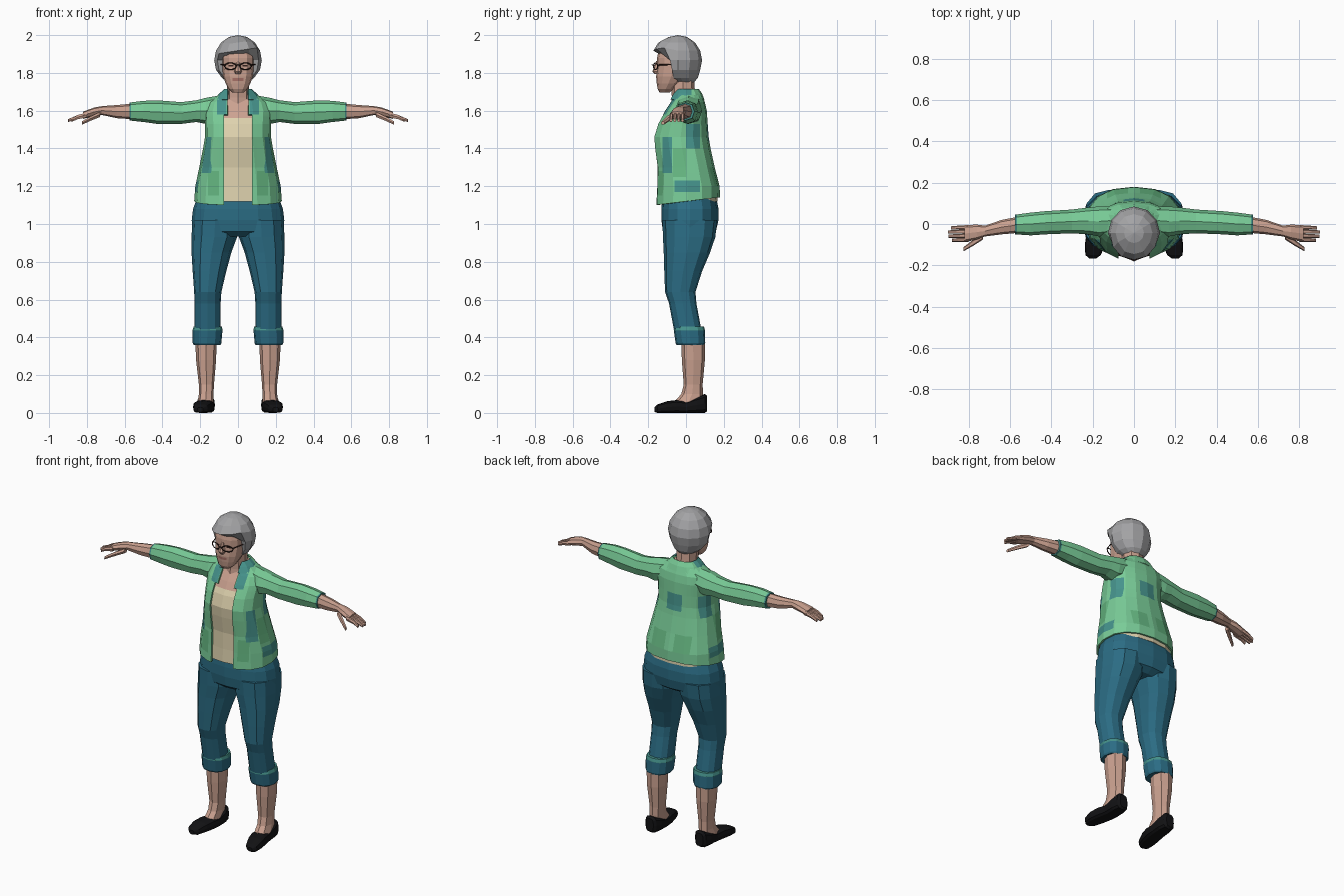
import bpy, bmesh, math
from mathutils import Vector

default = bpy.data.objects.get("Cube")
if default:
    bpy.data.objects.remove(default, do_unlink=True)


def make_material(name, rgb):
    mat = bpy.data.materials.new(name)
    mat.use_nodes = True
    mat.diffuse_color = (*rgb, 1)
    mat.node_tree.nodes["Principled BSDF"].inputs["Base Color"].default_value = (*rgb, 1)
    return mat


green = make_material("jacket green", (.19, .6, .31))
mid_green = make_material("plaid green", (.13, .47, .22))
teal = make_material("patch teal", (.06, .29, .26))
denim = make_material("trouser blue", (.024, .15, .23))
skin = make_material("skin", (.6, .36, .28))
lip_red = make_material("lips", (.4, .17, .14))
grey = make_material("hair grey", (.37, .37, .38))
cream = make_material("shirt cream", (.73, .64, .42))
black = make_material("shoe black", (.006, .006, .007))
brown = make_material("frame brown", (.035, .015, .012))


def finish(name, bm, material, mirror=False):
    bmesh.ops.recalc_face_normals(bm, faces=bm.faces)
    mesh = bpy.data.meshes.new(name)
    bm.to_mesh(mesh)
    bm.free()
    mesh.materials.append(material)
    obj = bpy.data.objects.new(name, mesh)
    bpy.context.collection.objects.link(obj)
    if mirror:
        mod = obj.modifiers.new("Mirror", 'MIRROR')
        mod.use_mirror_merge = False
    return obj


def loft(name, rings, material, axis="z", sides=12, power=.85, mirror=False, caps=True):
    """Skin rounded cross-sections: (position, a_min, a_max, b_min, b_max)."""
    bm = bmesh.new()
    rows = []
    for t, a0, a1, b0, b1 in rings:
        row = []
        for i in range(sides):
            angle = math.tau * i / sides
            c, s = math.cos(angle), math.sin(angle)
            c = math.copysign(abs(c) ** power, c)
            s = math.copysign(abs(s) ** power, s)
            a = (a0 + a1) / 2 + (a1 - a0) / 2 * c
            b = (b0 + b1) / 2 + (b1 - b0) / 2 * s
            co = {"x": (t, a, b), "y": (a, t, b), "z": (a, b, t)}[axis]
            row.append(bm.verts.new(co))
        rows.append(row)
    for low, high in zip(rows, rows[1:]):
        for i in range(sides):
            j = (i + 1) % sides
            bm.faces.new((low[i], low[j], high[j], high[i]))
    if caps:
        bm.faces.new(rows[0])
        bm.faces.new(rows[-1])
    return finish(name, bm, material, mirror)


def centred(rings, inset=0):
    """Expand (z, half_width, front, back) into full loft rings."""
    return [(z, inset - w, w - inset, f + inset, b - inset) for z, w, f, b in rings]


ANY = (-9, 9)


def paint(obj, material, x=ANY, y=ANY, z=ANY):
    """Cut the mesh along a box (x counts on both sides) and colour inside; None deletes."""
    bm = bmesh.new()
    bm.from_mesh(obj.data)
    cuts = [(Vector((1, 0, 0)), v * s) for v in x for s in (1, -1)]
    cuts += [(Vector((0, 1, 0)), v) for v in y] + [(Vector((0, 0, 1)), v) for v in z]
    for normal, value in cuts:
        if abs(value) < 9:
            bmesh.ops.bisect_plane(bm, geom=bm.verts[:] + bm.edges[:] + bm.faces[:],
                                   plane_co=normal * value, plane_no=normal, dist=1e-5)
    inside = []
    for face in bm.faces:
        c = face.calc_center_median()
        if x[0] < abs(c.x) < x[1] and y[0] < c.y < y[1] and z[0] < c.z < z[1]:
            inside.append(face)
    if material is None:
        bmesh.ops.delete(bm, geom=inside, context='FACES')
    else:
        if material.name not in obj.data.materials:
            obj.data.materials.append(material)
        index = obj.data.materials.find(material.name)
        for face in inside:
            face.material_index = index
    bm.to_mesh(obj.data)
    bm.free()


def thicken(obj, thickness):
    mod = obj.modifiers.new("Thickness", 'SOLIDIFY')
    mod.thickness = thickness
    mod.offset = -1


def tube(name, points, radius, material, cyclic=False):
    curve = bpy.data.curves.new(name, 'CURVE')
    curve.dimensions = '3D'
    curve.bevel_depth = radius
    curve.bevel_resolution = 0
    spline = curve.splines.new('POLY')
    spline.points.add(len(points) - 1)
    for point, co in zip(spline.points, points):
        point.co = (*co, 1)
    spline.use_cyclic_u = cyclic
    curve.materials.append(material)
    bpy.context.collection.objects.link(bpy.data.objects.new(name, curve))


# Jacket and the shirt beneath it
torso = [(1.12, .232, -.165, .18), (1.2, .226, -.16, .178), (1.3, .205, -.158, .152),
         (1.4, .185, -.172, .13), (1.46, .175, -.177, .12), (1.53, .175, -.155, .115),
         (1.6, .18, -.115, .11), (1.645, .165, -.085, .1), (1.68, .11, -.065, .085),
         (1.7, .075, -.055, .07)]
shirt = loft("shirt", centred(torso, .013), cream, sides=16)
paint(shirt, skin, z=(1.56, 9))
jacket = loft("jacket", centred(torso), green, sides=16, caps=False)
for v in jacket.data.vertices:
    if v.co.z < 1.13:
        v.co.z += v.co.y * .12
paint(jacket, None, x=(-1, .075), y=(-9, 0), z=(0, 1.58))
paint(jacket, None, x=(-1, .055), y=(-9, 0), z=(1.57, 9))
paint(jacket, mid_green, x=(.1, .16), y=(-9, -.03), z=(1.15, 1.28))
paint(jacket, mid_green, x=(.03, .13), y=(.05, 9), z=(1.2, 1.3))
paint(jacket, mid_green, x=(.15, 9), y=(-.07, .0), z=(1.25, 1.4))
paint(jacket, teal, x=(.115, 9), y=(-.125, -.075), z=(1.27, 1.46))
paint(jacket, teal, x=(.1, 9), y=(.0, .075), z=(1.4, 1.53))
paint(jacket, teal, x=(.1, 9), y=(-.06, .075), z=(1.17, 1.23))
paint(jacket, teal, x=(-1, .05), y=(.05, 9), z=(1.43, 1.53))
paint(jacket, teal, x=(.06, .11), y=(-9, -.03), z=(1.58, 1.66))
thicken(jacket, .01)

# Folded collar around the neck
collar = loft("collar", centred([(1.66, .125, -.09, .097), (1.69, .1, -.075, .085),
                                 (1.715, .072, -.06, .068)]), teal, caps=False)
paint(collar, None, x=(-1, .055), y=(-9, 0))
paint(collar, green, y=(.03, 9))
thicken(collar, .008)

# Sleeves, forearms and hands
sleeve = loft("sleeve", [(.1, -.05, .085, 1.55, 1.68), (.17, -.06, .085, 1.53, 1.668),
                         (.22, -.05, .08, 1.54, 1.655), (.3, -.045, .07, 1.53, 1.645),
                         (.43, -.05, .062, 1.53, 1.655), (.5, -.055, .055, 1.54, 1.652),
                         (.575, -.05, .045, 1.548, 1.643)], green, "x", 8, mirror=True)
paint(sleeve, teal, x=(.566, 9))
loft("forearm_and_palm", [(.56, -.043, .035, 1.555, 1.637), (.64, -.05, .02, 1.56, 1.63),
                          (.72, -.06, -.008, 1.577, 1.624), (.76, -.075, -.003, 1.57, 1.617),
                          (.82, -.088, -.005, 1.557, 1.595)], skin, "x", 8, mirror=True)
for i, tip in enumerate((.88, .897, .9, .885)):
    y = -.087 + i * .02
    loft("finger", [(.8, y, y + .021, 1.563, 1.592), (.85, y, y + .019, 1.553, 1.578),
                    (tip, y, y + .016, 1.54, 1.556)], skin, "x", 6, mirror=True)
loft("thumb", [(.73, -.075, -.04, 1.565, 1.595), (.78, -.107, -.078, 1.545, 1.572),
               (.825, -.132, -.112, 1.525, 1.545)], skin, "x", 6, mirror=True)

# Trousers: hips, legs and turned-up cuffs
loft("trouser_hips", centred([(.935, .2, -.09, .12), (.96, .243, -.122, .158),
                              (1.02, .245, -.13, .172), (1.08, .238, -.13, .172),
                              (1.14, .215, -.125, .16)]), denim, sides=16)
loft("trouser_leg", [(1.02, .0, .242, -.125, .165), (.93, .005, .246, -.122, .155),
                     (.85, .035, .246, -.118, .128), (.75, .062, .24, -.115, .085),
                     (.64, .088, .232, -.111, .05), (.58, .092, .23, -.09, .055),
                     (.42, .092, .23, -.06, .085)], denim, mirror=True)
cuff = loft("trouser_cuff", [(.36, .093, .235, -.05, .098), (.37, .088, .24, -.055, .102),
                             (.44, .082, .24, -.065, .1), (.458, .086, .234, -.06, .095)],
            denim, mirror=True)
paint(cuff, teal, z=(.437, 9))

# Lower legs and slip-on shoes
loft("lower_leg", [(.38, .113, .226, -.025, .1), (.28, .116, .222, -.022, .1),
                   (.15, .127, .207, -.012, .088), (.1, .13, .207, -.025, .09),
                   (.05, .13, .215, -.07, .09)], skin, sides=8, mirror=True)
loft("shoe", [(-.168, .185, .215, .005, .03), (-.15, .16, .235, 0, .045),
              (-.1, .14, .238, 0, .062), (-.05, .128, .23, 0, .068),
              (.0, .124, .22, 0, .062), (.06, .122, .217, 0, .085),
              (.1, .132, .208, 0, .1), (.112, .145, .195, .01, .09)],
     black, "y", 12, .6, mirror=True)

# Neck, face and nose
loft("neck", centred([(1.6, .075, -.08, .06), (1.67, .06, -.075, .05),
                      (1.8, .058, -.08, .04)]), skin, sides=8)
face = loft("face", centred([(1.697, .03, -.14, -.085), (1.715, .05, -.15, -.065),
                             (1.745, .066, -.155, -.03), (1.78, .078, -.158, .0),
                             (1.84, .085, -.153, .02), (1.88, .086, -.153, .02),
                             (1.92, .08, -.145, .02)]), skin)
paint(face, lip_red, x=(-1, .028), y=(-9, -.1), z=(1.757, 1.772))
paint(face, brown, x=(.025, .05), y=(-9, -.1), z=(1.833, 1.842))
loft("nose", centred([(1.793, .014, -.165, -.13), (1.808, .02, -.178, -.13),
                      (1.862, .009, -.158, -.13)]), skin, sides=8)

# Short rounded hair, pressed back to frame the face
bm = bmesh.new()
bmesh.ops.create_uvsphere(bm, u_segments=12, v_segments=8, radius=1)
for v in bm.verts:
    v.co = Vector((v.co.x * .126, v.co.y * .128 - .043, v.co.z * .133 + 1.867))
    if v.co.z < 1.8:
        v.co.y += (1.8 - v.co.z) * .55
        v.co.x *= .95
    if v.co.z < 1.9:
        v.co.y = max(v.co.y, -.085 + max(0, 1.87 - v.co.z) * .2)
    elif v.co.y < -.1:
        v.co.z += v.co.x * .15
        v.co.y -= .012
finish("hair", bm, grey)

# Spectacles
for side in (-1, 1):
    rim = []
    for i in range(10):
        angle = math.tau * i / 10
        x = .04 + .031 * math.cos(angle)
        rim.append((side * x, -.175 + x * .35, 1.835 + .018 * math.sin(angle)))
    tube("spectacle_rim", rim, .0035, brown, True)
    tube("spectacle_arm", [(side * .071, -.15, 1.842), (side * .092, -.07, 1.845)], .0035, brown)
tube("spectacle_bridge", [(-.01, -.172, 1.84), (0, -.178, 1.843), (.01, -.172, 1.84)], .0035, brown)
